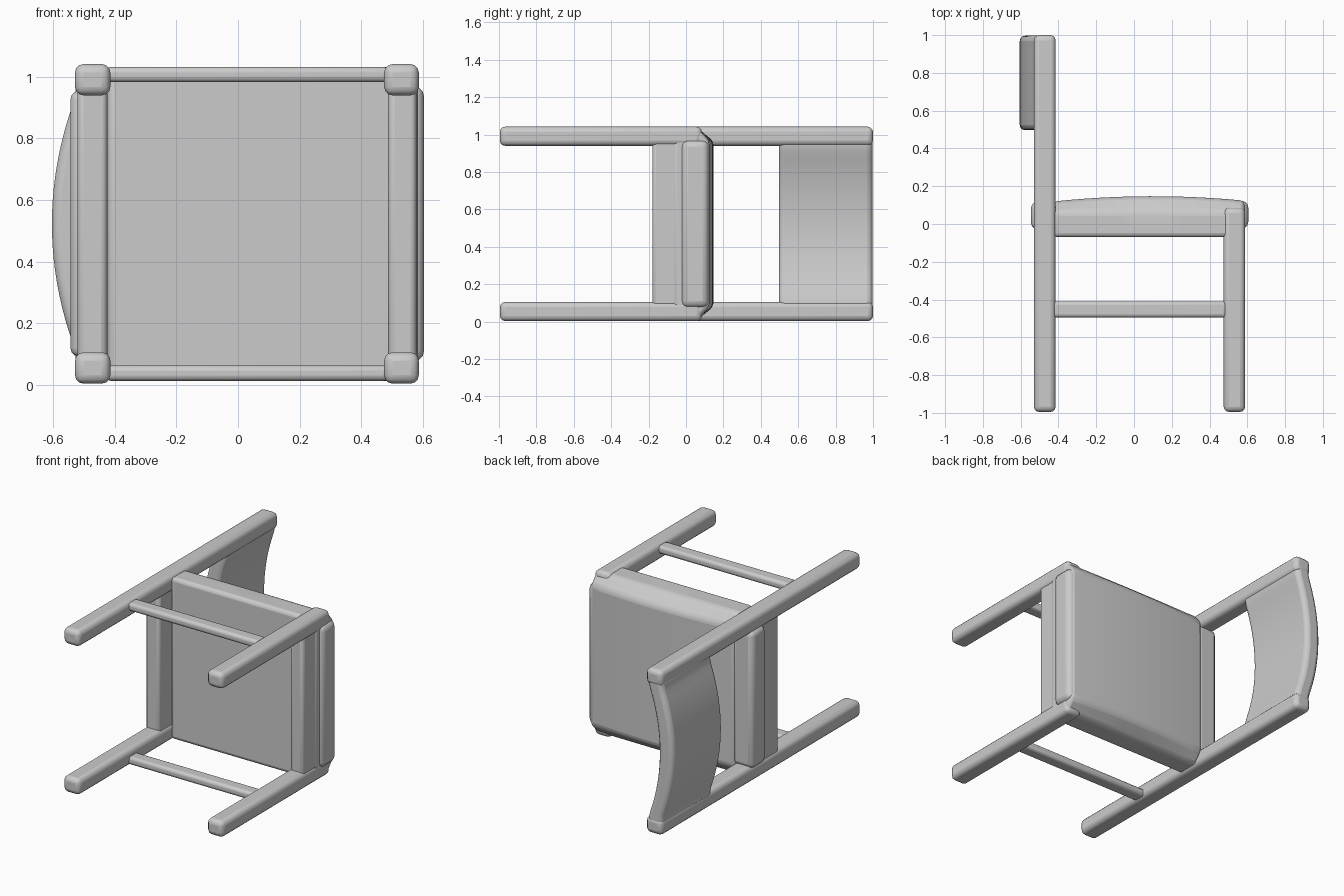
import bpy, bmesh, math

if "Cube" in bpy.data.objects:
    bpy.data.objects.remove(bpy.data.objects["Cube"])

WIDTH = 1.045  # the chair lies on its side: its width runs along z, its height along y

grey = bpy.data.materials.new("plain_grey")
grey.diffuse_color = (0.6, 0.6, 0.6, 1)
grey.use_nodes = True
grey.node_tree.nodes["Principled BSDF"].inputs["Base Color"].default_value = grey.diffuse_color


def finish(name, bm, bevel):
    """Turn a bmesh into a softly rounded object."""
    bmesh.ops.recalc_face_normals(bm, faces=bm.faces)
    mesh = bpy.data.meshes.new(name)
    bm.to_mesh(mesh)
    bm.free()
    mesh.materials.append(grey)
    ob = bpy.data.objects.new(name, mesh)
    bpy.context.collection.objects.link(ob)
    mod = ob.modifiers.new("round", 'BEVEL')
    mod.width = bevel
    mod.segments = 3
    mod.limit_method = 'ANGLE'
    mod.angle_limit = math.radians(30)
    bpy.ops.object.select_all(action='DESELECT')
    ob.select_set(True)
    bpy.context.view_layer.objects.active = ob
    bpy.ops.object.shade_smooth_by_angle(angle=math.radians(40))
    return ob


def box(name, x, y, z, bevel=0.025):
    """Rounded box from (min, max) ranges."""
    bm = bmesh.new()
    bmesh.ops.create_cube(bm, size=1)
    for v in bm.verts:
        v.co = [r[0] + (c + 0.5) * (r[1] - r[0]) for c, r in zip(v.co, (x, y, z))]
    return finish(name, bm, bevel)


def loft(name, rings, bevel):
    """Skin a row of equal rings and cap both ends."""
    bm = bmesh.new()
    rows = [[bm.verts.new(p) for p in ring] for ring in rings]
    n = len(rows[0])
    for a, b in zip(rows, rows[1:]):
        for i in range(n):
            bm.faces.new((a[i], a[(i + 1) % n], b[(i + 1) % n], b[i]))
    bm.faces.new(rows[0])
    bm.faces.new(rows[-1])
    return finish(name, bm, bevel)


# Legs and side stretchers, one set on each side
for side, flip in (("lower", False), ("upper", True)):
    def span(a, b):
        return (WIDTH - b, WIDTH - a) if flip else (a, b)
    box("rear_leg_" + side, (-0.53, -0.415), (-0.995, 1.0), span(0.003, 0.105), 0.028)
    box("front_leg_" + side, (0.475, 0.588), (-0.995, 0.085), span(0.003, 0.105), 0.028)
    box("stretcher_" + side, (-0.43, 0.49), (-0.495, -0.41), span(0.012, 0.062), 0.018)

# Deep rails under the front and back of the seat
box("back_rail", (-0.522, -0.425), (-0.18, 0.05), (0.08, WIDTH - 0.08), 0.02)
box("front_rail", (0.488, 0.58), (-0.18, 0.05), (0.08, WIDTH - 0.08), 0.02)

# Seat slab, gently domed from back to front, with sloping side edges
rings = []
for i in range(13):
    x = -0.425 + i * (0.585 + 0.425) / 12
    top = 0.147 - 0.10 * (x - 0.1) ** 2
    rings.append([(x, y, z) for y, z in (
        (-0.07, 0.012), (0.065, 0.012), (top, 0.08),
        (top, WIDTH - 0.08), (0.065, WIDTH - 0.012), (-0.07, WIDTH - 0.012))])
loft("seat", rings, 0.022)

# Rounded lips of the seat past the front and rear legs
box("seat_front_lip", (0.50, 0.605), (-0.025, 0.122), (0.075, WIDTH - 0.075), 0.035)
box("seat_rear_lip", (-0.545, -0.40), (-0.025, 0.115), (0.09, WIDTH - 0.09), 0.03)

# Bowed backrest between the rear legs
rings = []
for i in range(25):
    z = 0.06 + i * (WIDTH - 0.12) / 24
    x = -0.605 + min(0.076, 0.45 * (z - WIDTH / 2) ** 2)
    rings.append([(x, 0.497, z), (x + 0.103, 0.497, z), (x + 0.103, 0.997, z), (x, 0.997, z)])
loft("backrest", rings, 0.028)
